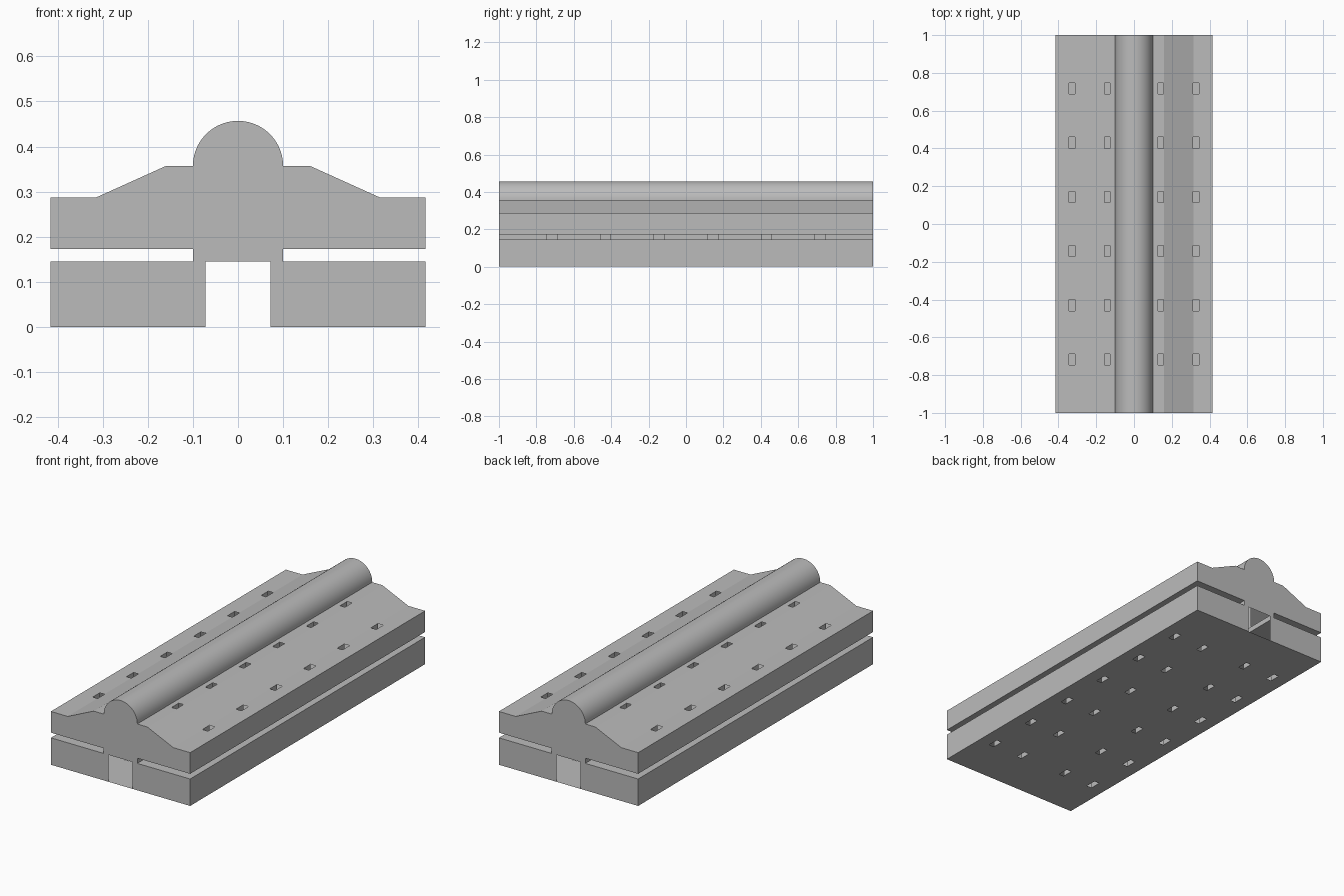
import bpy, bmesh, math
from mathutils import Vector

if "Cube" in bpy.data.objects:
    bpy.data.objects.remove(bpy.data.objects["Cube"], do_unlink=True)

grey = bpy.data.materials.new("plain_grey")
grey.use_nodes = True
grey.diffuse_color = (0.5, 0.5, 0.5, 1)
grey.node_tree.nodes["Principled BSDF"].inputs["Base Color"].default_value = (0.5, 0.5, 0.5, 1)

HALF_LENGTH = 1.0
HALF_WIDTH = 0.415
RIDGE = 0.1
SLAB_TOP, WING_BOTTOM, WING_EDGE, WING_TOP = 0.145, 0.173, 0.287, 0.357
SLOT_X = [(0.127, 0.156), (0.312, 0.343)]
SLOT_Y = [s * y for s in (-1, 1) for y in (0.143, 0.43, 0.717)]
SLOT_HALF = 0.03


def finish(name, bm, smooth=False):
    mesh = bpy.data.meshes.new(name)
    bm.to_mesh(mesh)
    bm.free()
    obj = bpy.data.objects.new(name, mesh)
    bpy.context.collection.objects.link(obj)
    mesh.materials.append(grey)
    if smooth:
        bpy.ops.object.select_all(action="DESELECT")
        obj.select_set(True)
        bpy.context.view_layer.objects.active = obj
        bpy.ops.object.shade_smooth_by_angle(angle=math.radians(20))
    return obj


def wall(bm, a, b):
    """Sheet along the whole length between two profile points."""
    ends = [(a, -1), (b, -1), (b, 1), (a, 1)]
    bm.faces.new([bm.verts.new((p[0], s * HALF_LENGTH, p[1])) for p, s in ends])


def wing_height(x):
    t = min(max((x - 0.16) / (0.315 - 0.16), 0), 1)
    return WING_TOP + t * (WING_EDGE - WING_TOP)


def in_slot(p):
    return (any(a < abs(p.x) < b for a, b in SLOT_X)
            and any(abs(p.y - y) < SLOT_HALF for y in SLOT_Y))


# Cross-section: lower slab, gap, wing and rounded ridge
left = [(-0.072, 0), (-HALF_WIDTH, 0), (-HALF_WIDTH, SLAB_TOP), (-RIDGE, SLAB_TOP),
        (-RIDGE, WING_BOTTOM), (-HALF_WIDTH, WING_BOTTOM), (-HALF_WIDTH, WING_EDGE),
        (-0.315, WING_EDGE), (-0.16, WING_TOP), (-RIDGE, WING_TOP)]
arc = [(-RIDGE * math.cos(math.pi * i / 40), WING_TOP + RIDGE * math.sin(math.pi * i / 40))
       for i in range(1, 40)]
right = [(-x, z) for x, z in reversed(left)]
profile = left + arc + right

# Hollow shell, closed across the bottom
shell = bmesh.new()
for a, b in zip(profile[1:-2], profile[2:-1]):
    wall(shell, a, b)
wall(shell, right[-2], left[1])
bmesh.ops.remove_doubles(shell, verts=shell.verts[:], dist=1e-5)

# Rows of slots through the wings and the bottom
cuts = [(Vector((s * x, 0, 0)), Vector((1, 0, 0))) for pair in SLOT_X for x in pair for s in (-1, 1)]
cuts += [(Vector((0, y + d, 0)), Vector((0, 1, 0))) for y in SLOT_Y for d in (-SLOT_HALF, SLOT_HALF)]
for point, normal in cuts:
    bmesh.ops.bisect_plane(shell, geom=shell.verts[:] + shell.edges[:] + shell.faces[:],
                           plane_co=point, plane_no=normal, dist=1e-6)
gone = []
for face in shell.faces:
    c = face.calc_center_median()
    if in_slot(c) and (c.z < 0.01 or c.z > 0.2):
        gone.append(face)
bmesh.ops.delete(shell, geom=gone, context="FACES")
finish("body_shell", shell, smooth=True)

# End plates with the square opening
for name, side in (("front_end_plate", -1), ("back_end_plate", 1)):
    plate = bmesh.new()
    outline = profile + [(0.072, SLAB_TOP), (-0.072, SLAB_TOP)]
    if side < 0:
        outline.reverse()
    plate.faces.new([plate.verts.new((x, side * HALF_LENGTH, z)) for x, z in outline])
    finish(name, plate)

# Side walls of the slots
liners = bmesh.new()
for s in (-1, 1):
    for pair in SLOT_X:
        for x in pair:
            for y in SLOT_Y:
                z = wing_height(x)
                corners = [(y - SLOT_HALF, 0), (y + SLOT_HALF, 0), (y + SLOT_HALF, z), (y - SLOT_HALF, z)]
                if (x == pair[0]) == (s < 0):
                    corners.reverse()
                liners.faces.new([liners.verts.new((s * x, cy, cz)) for cy, cz in corners])
finish("slot_walls", liners)
